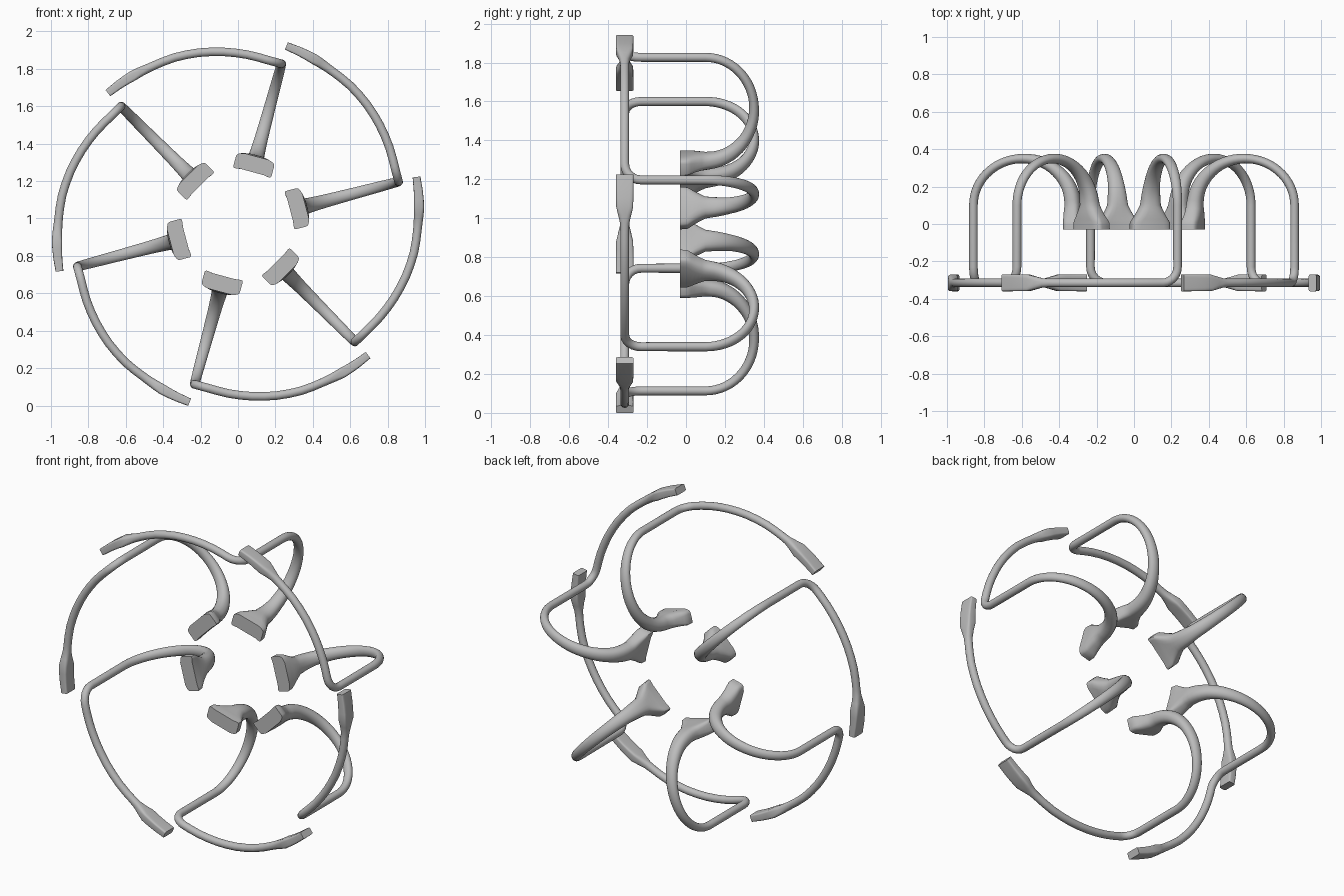
import bpy, bmesh
from math import sin, cos, pi, radians, copysign
from mathutils import Vector, Matrix

if "Cube" in bpy.data.objects:
    bpy.data.objects.remove(bpy.data.objects["Cube"])

CENTRE_Z, ARM_R, HOOP_Y = 0.97, 0.888, -0.315
SIDES = 20

gray = bpy.data.materials.new("plain gray")
gray.use_nodes = True
gray.diffuse_color = (0.5, 0.5, 0.5, 1)
gray.node_tree.nodes["Principled BSDF"].inputs["Base Color"].default_value = gray.diffuse_color


def mix(keys, v):
    """Interpolate rows of (position, values...) at v."""
    for a, b in zip(keys, keys[1:]):
        if v <= b[0]:
            f = max(0, (v - a[0]) / (b[0] - a[0]))
            return [p + (q - p) * f for p, q in zip(a[1:], b[1:])]
    return list(keys[-1][1:])


# Stations: point (radial, depth, tangential), half width, half thickness,
# corner roundness, bend around the hub
stations = []


def add(r, y, t, size, bend=0.0):
    stations.append((Vector((r, y, t)), *size, bend))


# Foot, flaring from the neck to a curved pad
foot = [(-0.03, 0.106, 0.043, 0.25), (0.01, 0.104, 0.044, 0.3),
        (0.05, 0.08, 0.045, 0.55), (0.1, 0.056, 0.044, 0.8)]
for i in range(8):
    y = -0.03 + 0.13 * i / 7
    add(0.338, y, 0, mix(foot, y), 1.0)

# Arch swinging back and outwards
arch = [(0, 0.056, 0.044, 0.8), (30, 0.042, 0.038, 0.9), (60, 0.036, 0.03, 1),
        (100, 0.031, 0.024, 1), (180, 0.024, 0.023, 1)]
mid, half = (ARM_R + 0.338) / 2, (ARM_R - 0.338) / 2
for d in range(6, 181, 6):
    a = radians(d)
    add(mid - half * cos(a), 0.1 + 0.25 * sin(a), 0, mix(arch, d))

# Straight run forward and rounded elbow
tube = (0.023, 0.023, 1)
BEND = 0.085
for i in range(7):
    a = radians(15 * i)
    add(ARM_R, HOOP_Y + BEND * (1 - sin(a)), BEND * (1 - cos(a)), tube)

# Hoop segment ending in a flat blade
radius = [(0, ARM_R), (6, 0.893), (12, 0.907), (20, 0.924), (28, 0.94),
          (36, 0.953), (44, 0.96), (50, 0.971), (60, 0.987)]
blade = [(0, *tube), (43, *tube), (45.5, 0.024, 0.024, 0.9),
         (50.5, 0.044, 0.028, 0.35), (60, 0.045, 0.021, 0.25)]
for d in [8, 12, 16, 20, 24, 28, 32, 36, 40, 43, 45.5, 48, 50.5, 53, 56, 60]:
    r, a = mix(radius, d)[0], radians(d)
    add(r * cos(a), HOOP_Y, r * sin(a), mix(blade, d))


def sweep_arm():
    """Skin the stations with a frame carried along the path."""
    bm = bmesh.new()
    rings = []
    normal = Vector((-1, 0, 0))
    for i, (p, w, h, power, bend) in enumerate(stations):
        before, after = stations[max(i - 1, 0)][0], stations[min(i + 1, len(stations) - 1)][0]
        tangent = (after - before).normalized()
        normal = (normal - tangent * normal.dot(tangent)).normalized()
        side = tangent.cross(normal)
        ring = []
        for k in range(SIDES):
            a = 2 * pi * (k + 0.5) / SIDES
            u = w * copysign(abs(cos(a)) ** power, cos(a))
            v = h * copysign(abs(sin(a)) ** power, sin(a)) + bend * u * u * 1.5
            ring.append(bm.verts.new(p + side * u + normal * v))
        rings.append(ring)
    for lo, hi in zip(rings, rings[1:]):
        for k in range(SIDES):
            j = (k + 1) % SIDES
            bm.faces.new((lo[k], lo[j], hi[j], hi[k]))
    bm.faces.new(rings[0])
    bm.faces.new(rings[-1])
    # local (radial, depth, tangential) equals world (x, y, z) at angle zero
    bmesh.ops.recalc_face_normals(bm, faces=bm.faces)
    mesh = bpy.data.meshes.new("guard_arm")
    bm.to_mesh(mesh)
    bm.free()
    mesh.materials.append(gray)
    return mesh


# Six identical arms around the hub axis
arm_mesh = sweep_arm()
bpy.ops.object.select_all(action="DESELECT")
for n in range(6):
    arm = bpy.data.objects.new(f"guard_arm_{n + 1}", arm_mesh)
    bpy.context.collection.objects.link(arm)
    arm.matrix_world = (Matrix.Translation((0, 0, CENTRE_Z))
                        @ Matrix.Rotation(-radians(14.8 + 60 * n), 4, "Y"))
    if n == 0:
        arm.select_set(True)
        bpy.context.view_layer.objects.active = arm
bpy.ops.object.shade_smooth_by_angle(angle=radians(35))
